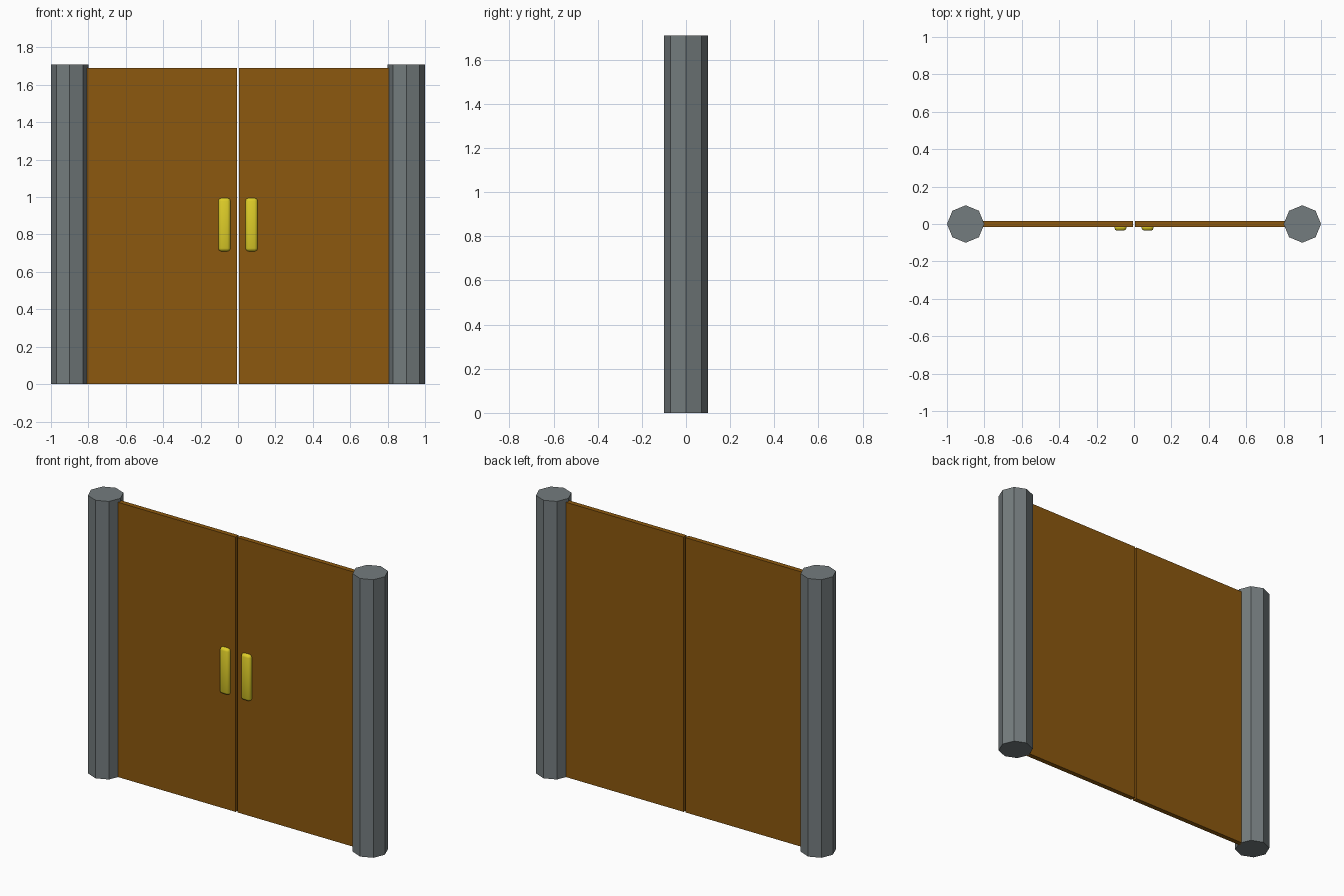
import bpy, bmesh, math
from mathutils import Matrix

if "Cube" in bpy.data.objects:
    bpy.data.objects.remove(bpy.data.objects["Cube"])


def material(name, srgb):
    m = bpy.data.materials.new(name)
    lin = [((c / 255 + 0.055) / 1.055) ** 2.4 if c > 10 else c / 255 / 12.92 for c in srgb]
    m.diffuse_color = (*lin, 1)
    m.use_nodes = True
    m.node_tree.nodes["Principled BSDF"].inputs["Base Color"].default_value = m.diffuse_color
    return m


stone = material("grey_stone", (116, 124, 126))
wood = material("brown_wood", (140, 88, 14))
brass = material("yellow_brass", (222, 205, 40))


def finish(name, bm, mat):
    mesh = bpy.data.meshes.new(name)
    bm.to_mesh(mesh)
    bm.free()
    mesh.materials.append(mat)
    ob = bpy.data.objects.new(name, mesh)
    bpy.context.collection.objects.link(ob)
    return ob


def box(name, x0, x1, y0, y1, z0, z1, mat, bevel=0):
    bm = bmesh.new()
    mid = ((x0 + x1) / 2, (y0 + y1) / 2, (z0 + z1) / 2)
    bmesh.ops.create_cube(bm, size=1, matrix=Matrix.Translation(mid)
                          @ Matrix.Diagonal((abs(x1 - x0), y1 - y0, z1 - z0, 1)))
    if bevel:
        bmesh.ops.bevel(bm, geom=bm.edges[:], offset=bevel, segments=2,
                        profile=0.5, affect='EDGES')
        for f in bm.faces:
            f.smooth = True
    return finish(name, bm, mat)


def post(name, x, radius, height):
    bm = bmesh.new()
    bmesh.ops.create_cone(bm, cap_ends=True, segments=8, radius1=radius, radius2=radius,
                          depth=height, matrix=Matrix.Translation((x, 0, height / 2)))
    return finish(name, bm, stone)


for side, s in (("left", -1), ("right", 1)):
    # octagonal gate post
    post(side + "_post", s * 0.9, 0.1, 1.71)
    # door leaf, running a little into the post
    box(side + "_door", s * 0.006, s * 0.815, -0.015, 0.015, 0, 1.69, wood)
    # rounded pull handle on the front only
    box(side + "_handle", s * 0.04, s * 0.105, -0.036, 0.0, 0.71, 0.995, brass, 0.016)
